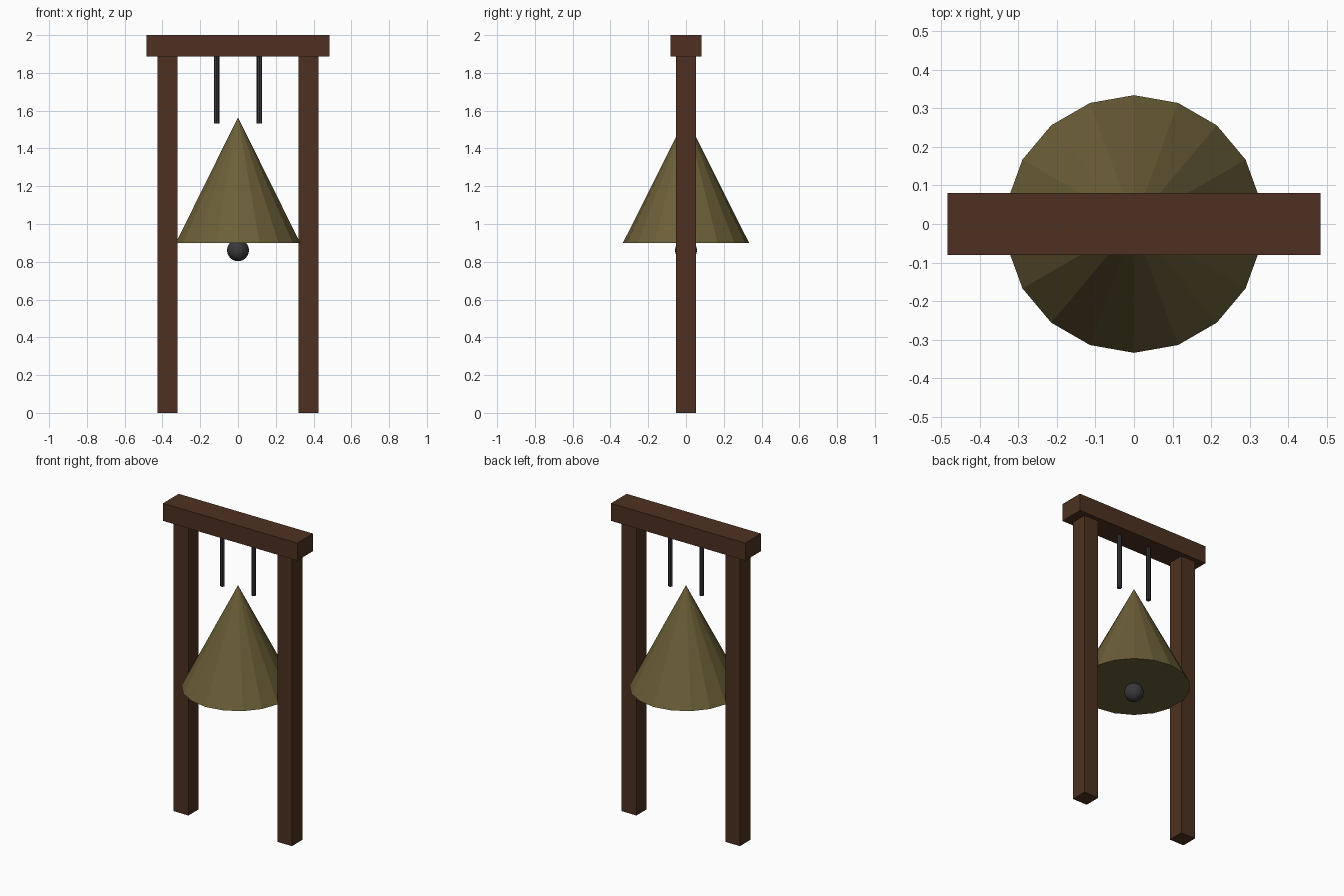
import bpy

if "Cube" in bpy.data.objects:
    bpy.data.objects.remove(bpy.data.objects["Cube"])


def material(name, rgb):
    mat = bpy.data.materials.new(name)
    mat.diffuse_color = (*rgb, 1)
    mat.use_nodes = True
    mat.node_tree.nodes["Principled BSDF"].inputs["Base Color"].default_value = mat.diffuse_color
    return mat


wood = material("dark_wood", (0.075, 0.031, 0.015))
bronze = material("bronze", (0.15, 0.115, 0.04))
iron = material("iron", (0.04, 0.04, 0.043))


def finish(name, mat):
    obj = bpy.context.object
    obj.name = name
    obj.data.materials.append(mat)
    return obj


def box(name, center, size, mat):
    bpy.ops.mesh.primitive_cube_add(size=1, location=center)
    obj = finish(name, mat)
    obj.scale = size
    bpy.ops.object.transform_apply(location=False, rotation=False, scale=True)


# Crossbeam
box("crossbeam", (0, 0, 1.943), (0.968, 0.162, 0.114), wood)

# Posts and hanging rods, one per side
for side, s in (("left", -1), ("right", 1)):
    box(f"{side}_post", (s * 0.373, 0, 0.943), (0.106, 0.106, 1.886), wood)
    bpy.ops.mesh.primitive_cylinder_add(
        vertices=8, radius=0.0145, depth=0.355, location=(s * 0.113, 0, 1.7085))
    finish(f"{side}_rod", iron)

# Bell: 18-sided closed cone
bpy.ops.mesh.primitive_cone_add(
    vertices=18, radius1=0.334, radius2=0, depth=0.665, location=(0, 0, 1.2325))
finish("bell", bronze)

# Clapper, half sunk into the bell's underside
bpy.ops.mesh.primitive_uv_sphere_add(
    segments=16, ring_count=12, radius=0.058, location=(0, 0, 0.861))
finish("clapper", iron)
